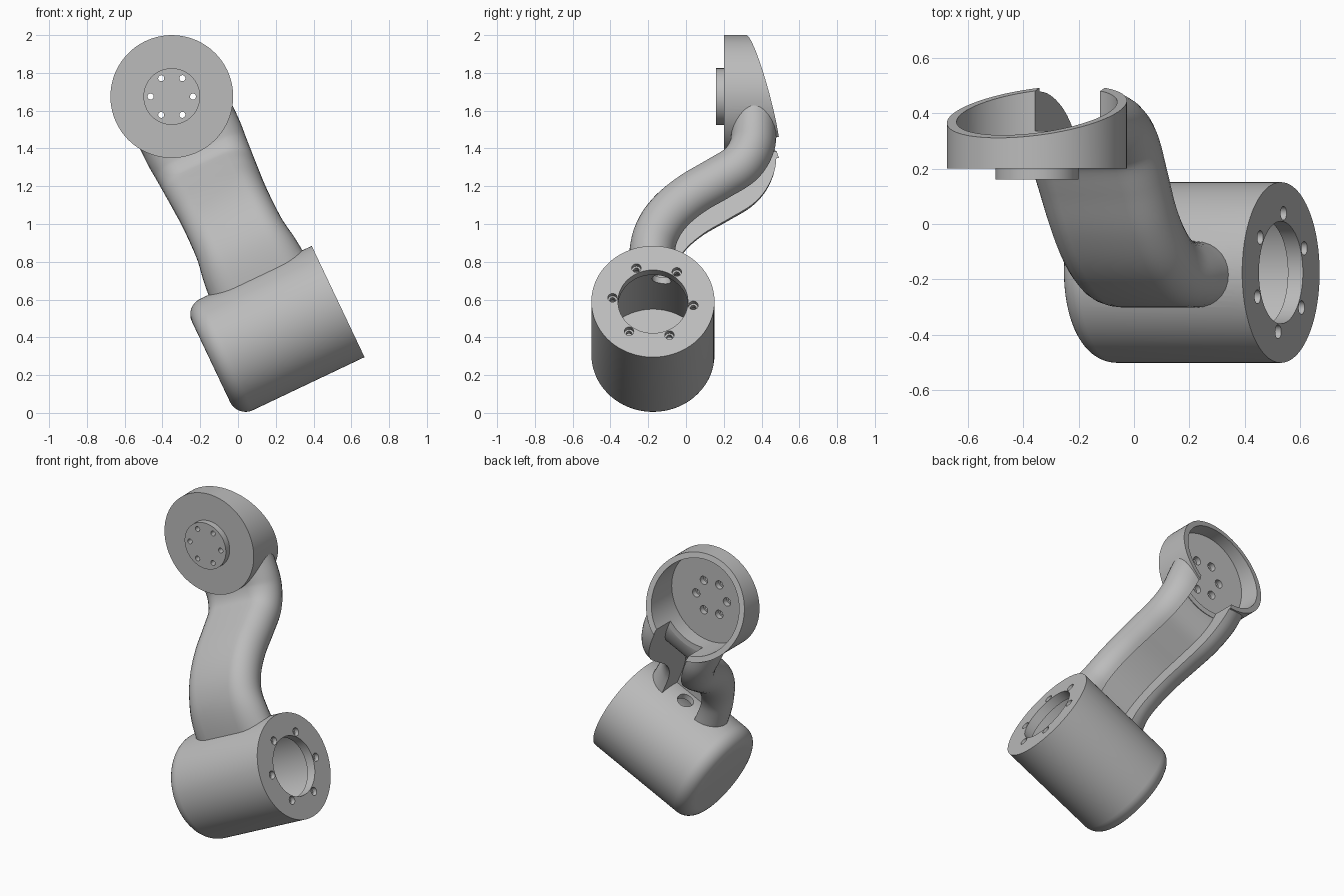
import bpy, bmesh
from math import cos, sin, pi, radians, atan
from mathutils import Matrix, Vector

if "Cube" in bpy.data.objects:
    bpy.data.objects.remove(bpy.data.objects["Cube"])

TILT = radians(25.4)
HOUSING_Y = -0.175
CUP_Z = 1.358
TO_X = Matrix.Rotation(pi / 2, 4, 'Y')
TO_Y = Matrix.Rotation(-pi / 2, 4, 'X')

grey = bpy.data.materials.new("plain grey")
grey.use_nodes = True
grey.diffuse_color = (0.5, 0.5, 0.5, 1)
grey.node_tree.nodes["Principled BSDF"].inputs["Base Color"].default_value = (0.5, 0.5, 0.5, 1)


def make(name, bm, matrix=Matrix()):
    bm.transform(matrix)
    bmesh.ops.recalc_face_normals(bm, faces=bm.faces)
    mesh = bpy.data.meshes.new(name)
    bm.to_mesh(mesh)
    bm.free()
    mesh.materials.append(grey)
    obj = bpy.data.objects.new(name, mesh)
    bpy.context.collection.objects.link(obj)
    return obj


def skin(name, rings, matrix=Matrix()):
    """Closed solid through a row of equal rings."""
    bm = bmesh.new()
    rows = [[bm.verts.new(p) for p in ring] for ring in rings]
    for a, b in zip(rows, rows[1:]):
        for i in range(len(a)):
            j = (i + 1) % len(a)
            bm.faces.new((a[i], a[j], b[j], b[i]))
    bm.faces.new(rows[0])
    bm.faces.new(rows[-1])
    return make(name, bm, matrix)


def lathe(name, profile, place, turn, steps=96):
    """Solid of (radius, height) points, moved to place."""
    rings = [[(r * cos(2 * pi * i / steps), r * sin(2 * pi * i / steps), h)
              for i in range(steps)] for r, h in profile]
    return skin(name, rings, Matrix.Translation(place) @ turn)


def box(name, centre, size, turn=Matrix()):
    bm = bmesh.new()
    bmesh.ops.create_cube(bm, size=1)
    return make(name, bm, Matrix.Translation(centre) @ turn @ Matrix.Diagonal((*size, 1)))


def combine(body, tool, operation='DIFFERENCE'):
    mod = body.modifiers.new("combine", 'BOOLEAN')
    mod.operation = operation
    mod.solver = 'EXACT'
    mod.object = tool
    bpy.context.view_layer.objects.active = body
    bpy.ops.object.modifier_apply(modifier=mod.name)
    bpy.data.objects.remove(tool)


def catmull(points, steps=6):
    pts = [Vector(p) for p in points]
    pts = [2 * pts[0] - pts[1]] + pts + [2 * pts[-1] - pts[-2]]
    out = []
    for a, b, c, d in zip(pts, pts[1:], pts[2:], pts[3:]):
        for k in range(steps):
            t = k / steps
            out.append(0.5 * (2 * b + (c - a) * t + (2 * a - 5 * b + 4 * c - d) * t * t
                              + (3 * b - a - 3 * c + d) * t ** 3))
    return out + [pts[-2]]


# Lower motor housing with a rounded closed end
R, FILLET, END = 0.326, 0.09, -0.415
round_end = [(R - FILLET + FILLET * sin(k * pi / 16), END + FILLET - FILLET * cos(k * pi / 16))
             for k in range(9)]
bracket = lathe("arm_bracket", round_end + [(R, 0.33)], (0, HOUSING_Y, 0), TO_X)

# Curved arm: rounded sides, channel along the back; path is (y, z, half width)
path = catmull([(-0.18, 0.15, 0.29), (-0.18, 0.38, 0.27), (-0.15, 0.51, 0.25),
                (-0.08, 0.62, 0.245), (0.03, 0.72, 0.245), (0.17, 0.81, 0.25),
                (0.285, 0.89, 0.255), (0.345, 0.99, 0.262), (0.36, 1.1, 0.27),
                (0.36, 1.3, 0.27)])
HALF, LIP, SKIN = 0.12, 0.13, 0.095
rings = []
for i, (y, z, w) in enumerate(path):
    tangent = path[min(i + 1, len(path) - 1)] - path[max(i - 1, 0)]
    back = Vector((0, tangent.y, -tangent.x)).normalized()
    side = [(LIP + (w - LIP) * sin(k * pi / 14), HALF * cos(k * pi / 14)) for k in range(15)]
    section = side + [(-x, n) for x, n in reversed(side)]
    section += [(-LIP, SKIN - HALF), (LIP, SKIN - HALF)]
    rings.append([Vector((x, y, z)) + back * n for x, n in section])
combine(bracket, skin("arm", rings), 'UNION')

# Upper cup and the raised hub on its front
combine(bracket, lathe("cup", [(0.325, 0.2), (0.325, 0.6)], (0, 0, CUP_Z), TO_Y), 'UNION')
combine(bracket, lathe("hub", [(0.15, 0.16), (0.15, 0.22)], (0, 0, CUP_Z), TO_Y), 'UNION')

# Cup hollow, slanted rim and gap where the channel enters
slant = atan(0.29)
combine(bracket, box("rim_cutter", (0, 0.405 + cos(slant), CUP_Z + sin(slant)), (4, 2, 4),
                     Matrix.Rotation(slant, 4, 'X')))
combine(bracket, lathe("cup_hollow", [(0.29, 0.235), (0.29, 0.9)], (0, 0, CUP_Z), TO_Y))
combine(bracket, box("gap_cutter", (0, 0.485, 1.1), (2 * LIP, 0.3, 0.24)))

# Housing hollow with a narrower mouth, and the cable hole into the channel
combine(bracket, lathe("housing_hollow", [(0.29, -0.375), (0.29, 0.27), (0.185, 0.27), (0.185, 0.4)],
                       (0, HOUSING_Y, 0), TO_X))
combine(bracket, lathe("cable_hole", [(0.05, 0.2), (0.05, 0.42)], (0, -0.13, 0), Matrix(), 32))

# Stepped screw holes in the housing mouth and the hub
for k in range(6):
    a = radians(54 + 60 * k)
    place = (0, HOUSING_Y + 0.215 * cos(a), 0.215 * sin(a))
    combine(bracket, lathe("screw_hole", [(0.015, 0.2), (0.015, 0.3), (0.025, 0.3), (0.025, 0.4)],
                           place, TO_X, 24))
    a = radians(60 * k) - TILT
    place = (0.112 * cos(a), 0, CUP_Z + 0.112 * sin(a))
    combine(bracket, lathe("screw_hole", [(0.016, 0.1), (0.016, 0.2), (0.027, 0.2), (0.027, 0.3)],
                           place, TO_Y, 24))

# Lean the whole bracket and shade it
bracket.data.transform(Matrix.Translation((0.232, 0, 0.448)) @ Matrix.Rotation(-TILT, 4, 'Y'))
bpy.ops.object.select_all(action='DESELECT')
bracket.select_set(True)
bpy.context.view_layer.objects.active = bracket
bpy.ops.object.shade_smooth_by_angle(angle=radians(30))
